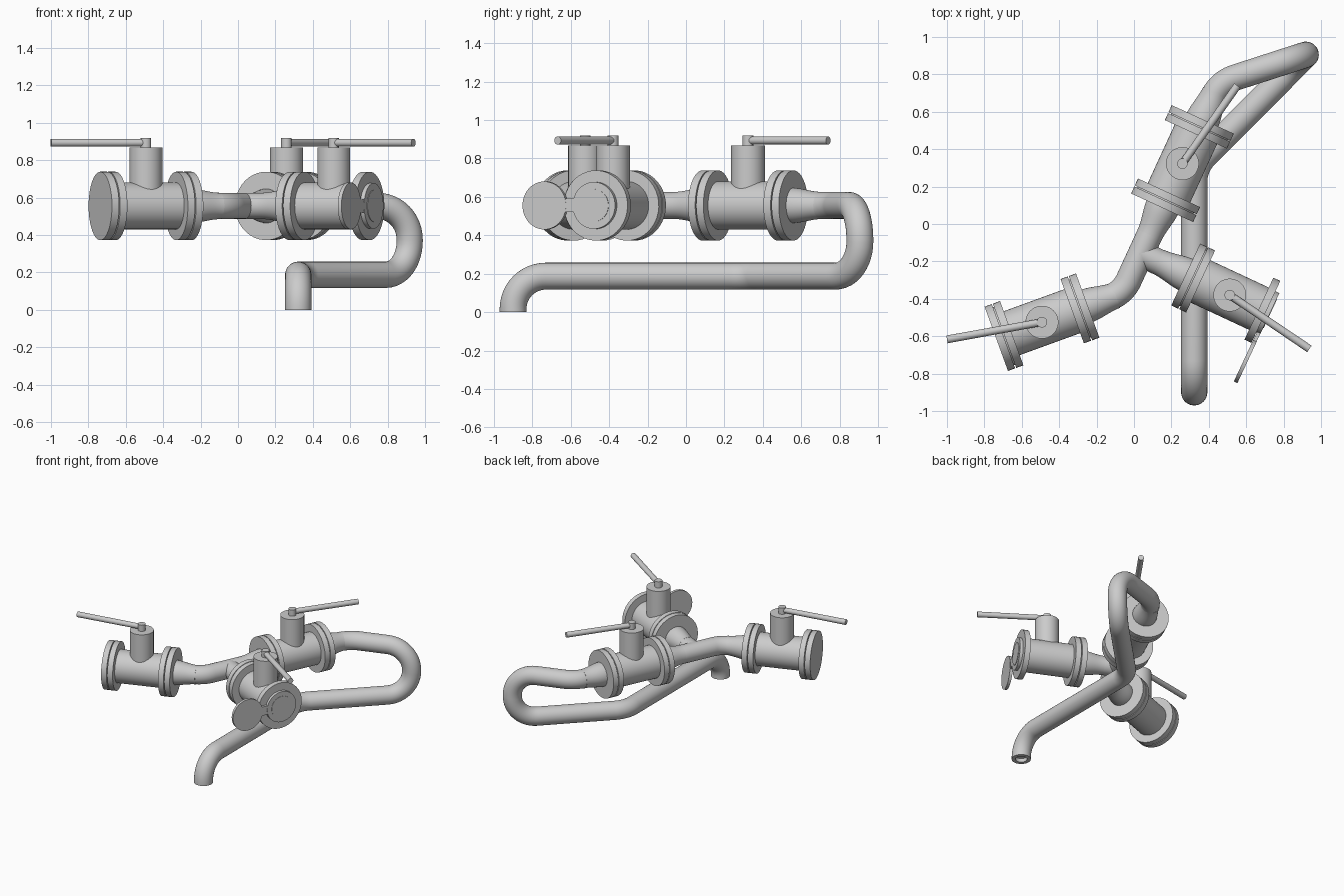
import bpy, bmesh, math
from mathutils import Vector, Matrix

if "Cube" in bpy.data.objects:
    bpy.data.objects.remove(bpy.data.objects["Cube"])

Z = 0.555          # height of the valve axes
R = 0.07           # pipe radius
SEG = 40


def skin(name, rings):
    """Join rings of points into a closed, capped tube."""
    bm = bmesh.new()
    loops = [[bm.verts.new(p) for p in ring] for ring in rings]
    for a, b in zip(loops, loops[1:]):
        for i in range(SEG):
            j = (i + 1) % SEG
            bm.faces.new((a[i], a[j], b[j], b[i]))
    bm.faces.new(loops[0])
    bm.faces.new(loops[-1])
    bmesh.ops.recalc_face_normals(bm, faces=bm.faces)
    me = bpy.data.meshes.new(name)
    bm.to_mesh(me)
    bm.free()
    ob = bpy.data.objects.new(name, me)
    bpy.context.collection.objects.link(ob)
    bpy.context.view_layer.objects.active = ob
    bpy.ops.object.select_all(action='DESELECT')
    ob.select_set(True)
    bpy.ops.object.shade_smooth_by_angle(angle=math.radians(35))
    return ob


def circle(c, u, v, r):
    return [c + (u * math.cos(a) + v * math.sin(a)) * r
            for a in (2 * math.pi * i / SEG for i in range(SEG))]


def lathe(name, origin, axis, profile):
    """Turn (distance, radius) pairs around an axis."""
    d = Vector(axis).normalized()
    u = d.orthogonal().normalized()
    v = d.cross(u)
    return skin(name, [circle(Vector(origin) + d * t, u, v, r) for t, r in profile])


def fillet(points, radii, steps=12):
    """Round the inner corners of a polyline."""
    P = [Vector(p) for p in points]
    out = [P[0]]
    for i in range(1, len(P) - 1):
        a, b = (P[i-1] - P[i]).normalized(), (P[i+1] - P[i]).normalized()
        half = a.angle(b) / 2
        r = radii[i-1]
        c = P[i] + (a + b).normalized() * (r / math.sin(half))
        s = P[i] + a * (r / math.tan(half)) - c
        n = s.cross(P[i] + b * (r / math.tan(half)) - c).normalized()
        for k in range(steps + 1):
            out.append(c + Matrix.Rotation((math.pi - 2 * half) * k / steps, 3, n) @ s)
    return out + [P[-1]]


def pipe(name, points, radii, bore=False):
    path = fillet(points, radii)
    rings, u, last = [], None, None
    for i, p in enumerate(path):
        t = Vector((0, 0, 0))
        if i > 0:
            t += (p - path[i-1]).normalized()
        if i < len(path) - 1:
            t += (path[i+1] - p).normalized()
        t.normalize()
        u = t.orthogonal().normalized() if u is None else last.rotation_difference(t) @ u
        u = (u - t * u.dot(t)).normalized()
        last = t
        rings.append(circle(p, u, t.cross(u), R))
    if bore:
        v = last.cross(u)
        rings += [circle(path[-1], u, v, 0.043), circle(path[-1] - last * 0.03, u, v, 0.043)]
    return skin(name, rings)


def direction(deg):
    return Vector((math.cos(math.radians(deg)), math.sin(math.radians(deg)), 0))


def valve(tag, x, y, deg, handle_to, reducers, blind=False):
    c, d = Vector((x, y, Z)), direction(deg)
    # body with paired flanges
    left = [(-.26, .183), (-.219, .183), (-.219, .165), (-.213, .165),
            (-.213, .183), (-.172, .183), (-.172, .125)]
    right = [(-t, r) for t, r in reversed(left)]
    lathe(tag + "_valve_body", c, d, left + (right[:3] if blind else right))
    # bonnet, spindle and lever
    lathe(tag + "_bonnet", c, (0, 0, 1), [(0, .088), (.313, .088)])
    lathe(tag + "_spindle", c, (0, 0, 1), [(.30, .028), (.363, .028)])
    top = Vector((x, y, 0.893))
    lever = Vector((*handle_to, 0.893)) - top
    lathe(tag + "_lever", top, lever, [(0, .02), (lever.length, .021)])
    # smooth reducers from flange to pipe
    for s in reducers:
        prof = []
        for k in range(11):
            f = k / 10
            prof.append((.25 + .17 * f, .092 + (R + .0005 - .092) * f * f * (3 - 2 * f)))
        lathe(tag + "_reducer", c, d * s, prof)


A, B, C = (-.492, -.525), (.259, .323), (.512, -.38)
valve("left", *A, 20, (-1.0, -.617), [1])
valve("rear", *B, 65.3, (.553, .74), [1, -1])
valve("right", *C, -25, (.938, -.668), [-1], blind=True)

# swinging blank plates on the open end of the right valve
d, side = direction(-25), direction(-115)
end = Vector((*C, Z)) + d * .212
lathe("seated_blank", end, d, [(0, .122), (.024, .122), (.024, .085), (.027, .085)])
lathe("hanging_blank", end + side * .285, d, [(.003, .125), (.024, .125)])
bpy.ops.mesh.primitive_cube_add(size=1, location=end + side * .14 + d * .0135)
link = bpy.context.object
link.name = "blank_link"
link.scale = (.019, .12, .07)
link.rotation_euler = (0, 0, math.radians(-25))

# pipes between the valves
pipe("link_pipe", [(-.26, -.44, Z), (-.06, -.369, Z), (.16, .108, Z)], [.18])
pipe("branch_pipe", [(.29, -.277, Z), (.03, -.156, Z)], [])

# long outlet pipe that loops down and back, with an open end
pipe("outlet_pipe", [(.36, .543, Z), (.458, .756, Z), (.918, .905, Z), (.918, .905, .187),
                     (.322, .307, .187), (.322, -.9, .187), (.322, -.9, 0)],
     [.2, .18, .18, .2, .17], bore=True)
